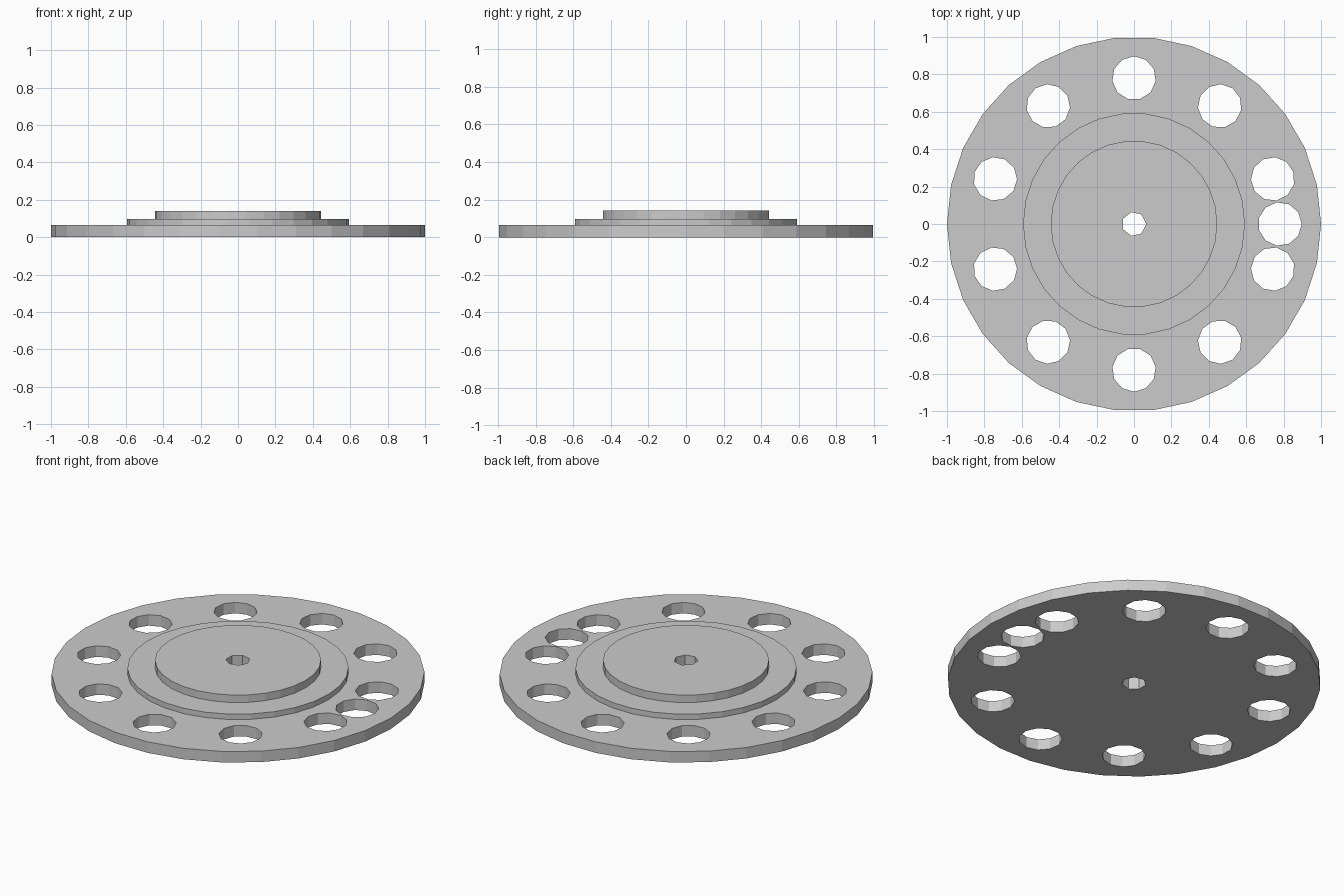
import bpy
import bmesh
from math import radians
from mathutils import Matrix

default = bpy.data.objects.get("Cube")
if default:
    bpy.data.objects.remove(default, do_unlink=True)

grey = bpy.data.materials.new("plain grey")
grey.use_nodes = True
grey.diffuse_color = (0.6, 0.6, 0.6, 1)
grey.node_tree.nodes["Principled BSDF"].inputs["Base Color"].default_value = grey.diffuse_color


def cylinders(name, places, sides, radius, bottom, top):
    """One object of upright cylinders, each at (distance, angle), a corner pointing outward."""
    bm = bmesh.new()
    for distance, angle in places:
        # Blender's circles may begin at +y, so build the ring explicitly from +x
        spin = Matrix.Rotation(radians(angle), 4, 'Z')
        ring = []
        for i in range(sides):
            corner = Matrix.Rotation(radians(360 * i / sides), 4, 'Z') @ Matrix.Translation((radius, 0, 0))
            point = spin @ Matrix.Translation((distance, 0, bottom)) @ corner
            ring.append(bm.verts.new(point.translation))
        base = bm.faces.new(ring)
        raised = bmesh.ops.extrude_face_region(bm, geom=[base], use_keep_orig=True)["geom"]
        bmesh.ops.translate(bm, vec=(0, 0, top - bottom),
                            verts=[v for v in raised if isinstance(v, bmesh.types.BMVert)])
    bmesh.ops.recalc_face_normals(bm, faces=bm.faces)
    mesh = bpy.data.meshes.new(name)
    bm.to_mesh(mesh)
    bm.free()
    mesh.materials.append(grey)
    obj = bpy.data.objects.new(name, mesh)
    bpy.context.collection.objects.link(obj)
    return obj


def cut(target, cutter):
    mod = target.modifiers.new("holes", 'BOOLEAN')
    mod.operation = 'DIFFERENCE'
    mod.solver = 'EXACT'
    mod.object = cutter
    bpy.context.view_layer.objects.active = target
    bpy.ops.object.modifier_apply(modifier=mod.name)


# Stacked discs
centre = [(0, 0)]
base_plate = cylinders("base_plate", centre, 30, 1.0, 0, 0.065)
lower_step = cylinders("lower_step", centre, 30, 0.593, 0.065, 0.097)
upper_step = cylinders("upper_step", centre, 30, 0.445, 0.097, 0.141)

# Ring of ten holes, plus one extra on the left side
ring_places = [(0.78, 18 + 36 * i) for i in range(10)] + [(0.78, 0)]
ring_cutter = cylinders("ring_hole_cutter", ring_places, 11, 0.1167, -0.1, 0.3)
bore_cutter = cylinders("bore_cutter", centre, 7, 0.065, -0.1, 0.3)

cut(base_plate, ring_cutter)
for disc in (base_plate, lower_step, upper_step):
    cut(disc, bore_cutter)

for cutter in (ring_cutter, bore_cutter):
    bpy.data.objects.remove(cutter, do_unlink=True)
